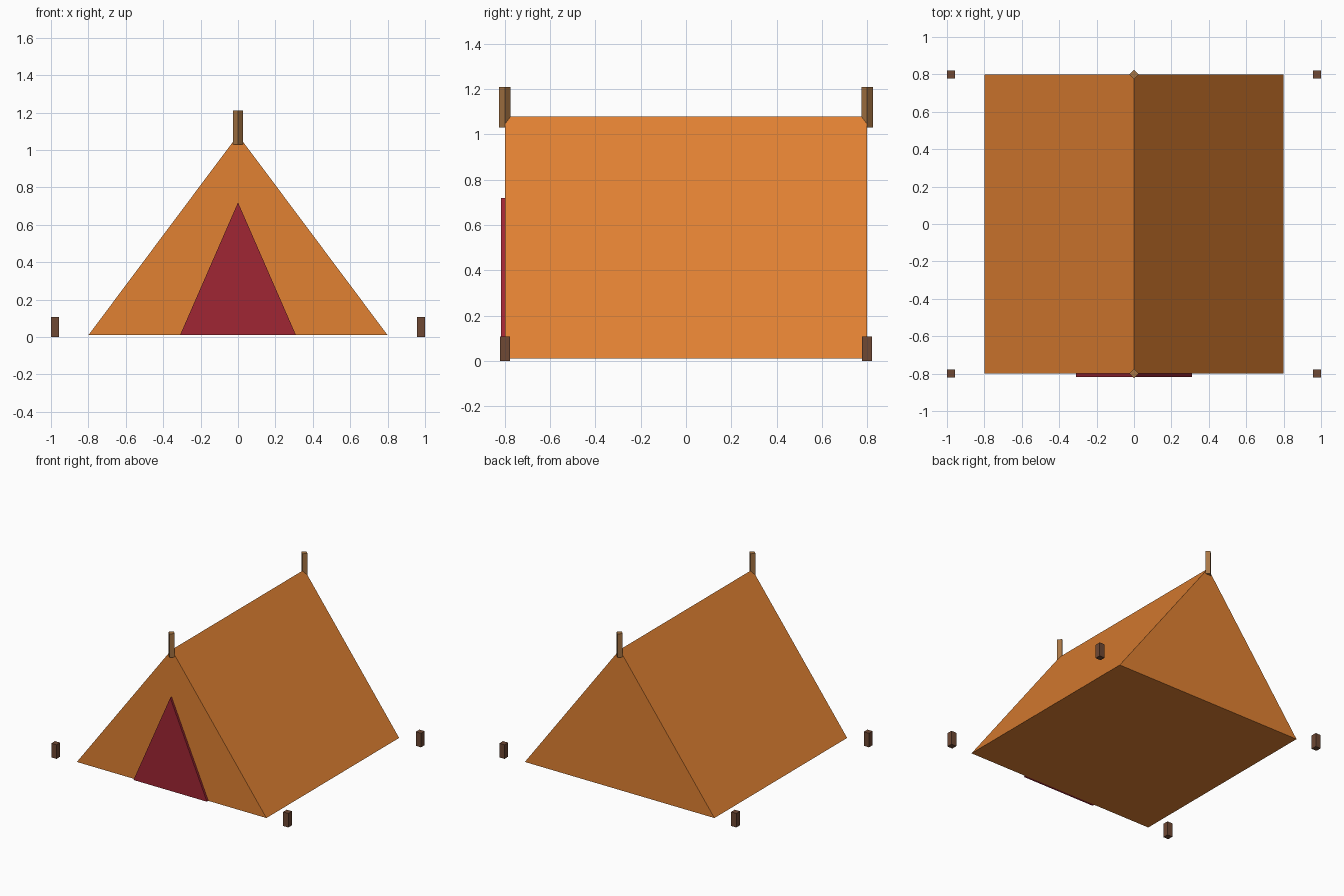
import bpy
import bmesh
from math import pi

cube = bpy.data.objects.get("Cube")
if cube:
    bpy.data.objects.remove(cube, do_unlink=True)


def material(name, rgb):
    mat = bpy.data.materials.new(name)
    mat.use_nodes = True
    mat.diffuse_color = (*rgb, 1)
    mat.node_tree.nodes["Principled BSDF"].inputs["Base Color"].default_value = (*rgb, 1)
    return mat


canvas = material("orange canvas", (0.75, 0.22, 0.032))
flap = material("dark red flap", (0.35, 0.019, 0.034))
pole_wood = material("tan wood", (0.39, 0.18, 0.058))
peg_wood = material("dark brown wood", (0.156, 0.065, 0.034))


def wedge(name, half_width, bottom, top, front, back, mat):
    """Triangular profile extruded along y."""
    bm = bmesh.new()
    profile = [(-half_width, bottom), (half_width, bottom), (0, top)]
    face = bm.faces.new([bm.verts.new((x, front, z)) for x, z in profile])
    ext = bmesh.ops.extrude_face_region(bm, geom=[face], use_keep_orig=True)
    verts = [v for v in ext["geom"] if isinstance(v, bmesh.types.BMVert)]
    bmesh.ops.translate(bm, verts=verts, vec=(0, back - front, 0))
    bmesh.ops.recalc_face_normals(bm, faces=bm.faces)
    mesh = bpy.data.meshes.new(name)
    bm.to_mesh(mesh)
    bm.free()
    mesh.materials.append(mat)
    bpy.context.collection.objects.link(bpy.data.objects.new(name, mesh))


def post(name, x, y, bottom, top, side, turn, mat):
    """Square upright post."""
    bpy.ops.mesh.primitive_cube_add(size=1, location=(x, y, (bottom + top) / 2),
                                    rotation=(0, 0, turn))
    obj = bpy.context.object
    obj.name = name
    obj.scale = (side, side, top - bottom)
    obj.data.materials.append(mat)


# Tent body and door flap
wedge("tent_body", 0.8, 0.01, 1.08, -0.8, 0.8, canvas)
wedge("door_flap", 0.31, 0.01, 0.72, -0.817, -0.799, flap)

# Ridge poles and corner pegs
for end, y in (("front", -0.8), ("back", 0.8)):
    post(end + "_ridge_pole", 0, y, 1.03, 1.21, 0.036, pi / 4, pole_wood)
    for side, x in (("right", -0.978), ("left", 0.978)):
        post(f"{end}_{side}_peg", x, y, 0, 0.107, 0.044, 0, peg_wood)
